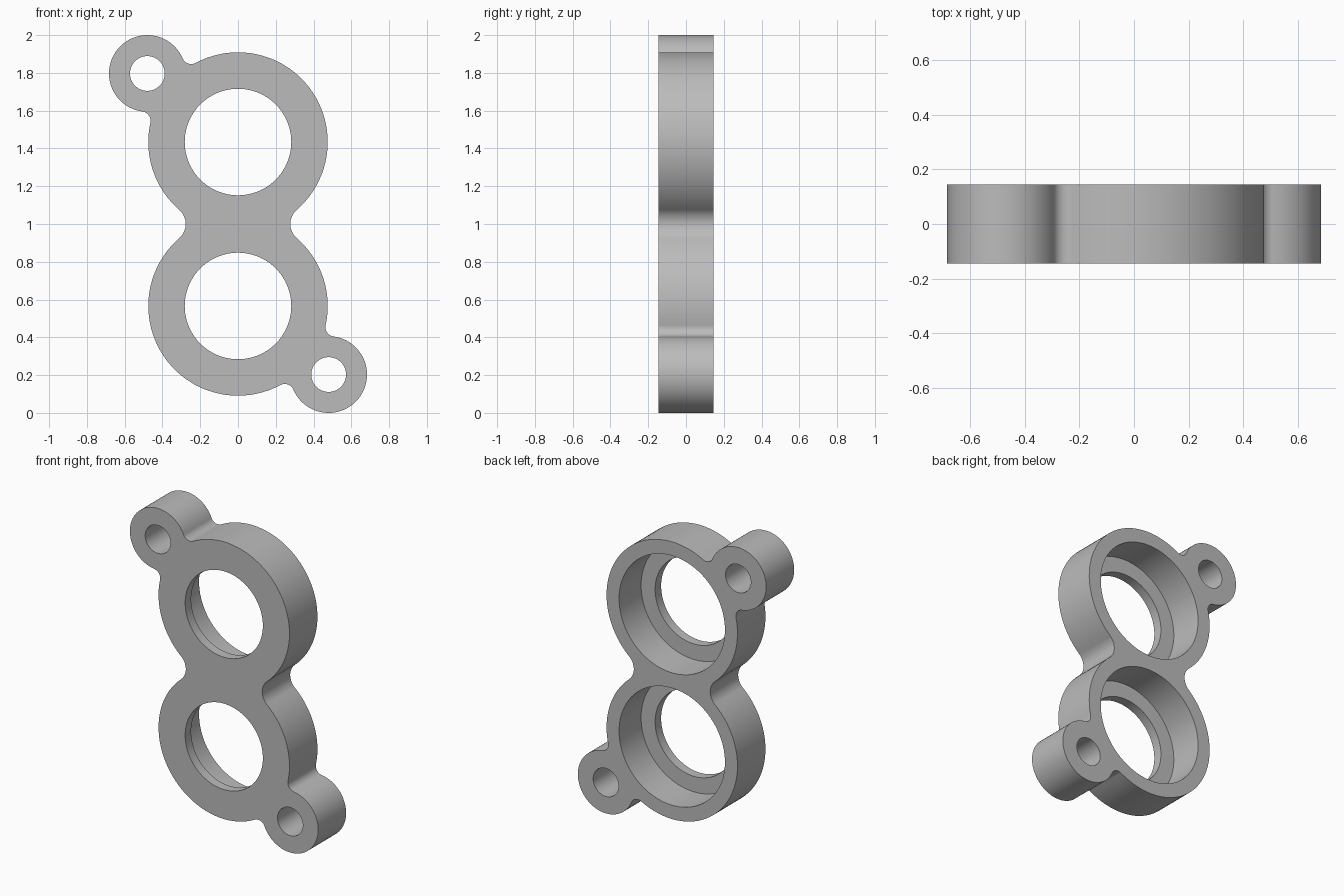
import bpy
import bmesh
from math import tau, sin, cos, atan2, ceil, radians
from mathutils import Vector

cube = bpy.data.objects.get("Cube")
if cube:
    bpy.data.objects.remove(cube)

# Main dimensions; the plate is drawn in x, z around its middle
HALF_DEPTH = 0.145
FLOOR_Y = -0.083            # back of the thin front flange
RING_R, BORE_R, RECESS_R = 0.475, 0.282, 0.384
EAR_R, EAR_HOLE_R = 0.203, 0.092
EAR_FILLET, WAIST_FILLET = 0.05, 0.1
RING = Vector((0, -0.434))  # lower ring; the upper half is turned 180 degrees
EAR = Vector((0.48, -0.797))
STEP = radians(4)


def arc(centre, radius, start, sweep):
    """Points along an arc, both ends included."""
    n = max(4, ceil(abs(sweep) / STEP))
    angles = [start + sweep * i / n for i in range(n + 1)]
    return [centre + radius * Vector((cos(a), sin(a))) for a in angles]


def circle(centre, radius):
    return arc(centre, radius, 0, tau)[:-1]


def fillet_centre(a, ra, b, rb, f):
    """Centre of the fillet touching two circles, right of the way from a to b."""
    way = b - a
    d = way.length
    along = (d * d + (ra + f) ** 2 - (rb + f) ** 2) / (2 * d)
    off = ((ra + f) ** 2 - along ** 2) ** 0.5
    way.normalize()
    return a + way * along + Vector((way.y, -way.x)) * off


def outline():
    """Rings and ears joined by tangent fillets, counterclockwise."""
    half = [(RING, RING_R, EAR_FILLET), (EAR, EAR_R, EAR_FILLET),
            (RING, RING_R, WAIST_FILLET)]
    chain = half + [(-c, r, f) for c, r, f in half]
    n = len(chain)
    fillets = []
    for i, (c, r, f) in enumerate(chain):
        c2, r2, _ = chain[(i + 1) % n]
        fillets.append(fillet_centre(c, r, c2, r2, f))
    points = []
    for i, (c, r, f) in enumerate(chain):
        came, goes = fillets[i - 1] - c, fillets[i] - c
        a0, a1 = atan2(came.y, came.x), atan2(goes.y, goes.x)
        points += arc(c, r, a0, (a1 - a0) % tau)[:-1]
        # Concave fillet runs clockwise to the next circle
        back, on = c - fillets[i], chain[(i + 1) % n][0] - fillets[i]
        b0, b1 = atan2(back.y, back.x), atan2(on.y, on.x)
        points += arc(fillets[i], f, b0, -((b0 - b1) % tau))[:-1]
    return points


bm = bmesh.new()


def add_loop(points, y):
    verts = [bm.verts.new((p.x, y, p.y + 1)) for p in points]
    return [bm.edges.new((v, verts[i - 1])) for i, v in enumerate(verts)]


def wall(points, y0, y1):
    """Side wall between two depths; returns its front and back edges."""
    front, back = add_loop(points, y0), add_loop(points, y1)
    for e, g in zip(front, back):
        bm.faces.new((e.verts[0], e.verts[1], g.verts[1], g.verts[0]))
    return front, back


def cap(edges, direction):
    bmesh.ops.triangle_fill(bm, use_beauty=True, use_dissolve=False,
                            edges=edges, normal=(0, direction, 0))


# Outer wall, then ear holes, bores and recesses
front_edges, back_edges = wall(outline(), -HALF_DEPTH, HALF_DEPTH)
for side in (1, -1):
    f, b = wall(circle(EAR * side, EAR_HOLE_R), -HALF_DEPTH, HALF_DEPTH)
    front_edges += f
    back_edges += b
    f, bore_back = wall(circle(RING * side, BORE_R), -HALF_DEPTH, FLOOR_Y)
    front_edges += f
    recess_floor, b = wall(circle(RING * side, RECESS_R), FLOOR_Y, HALF_DEPTH)
    back_edges += b
    cap(bore_back + recess_floor, 1)
cap(front_edges, -1)
cap(back_edges, 1)
bmesh.ops.recalc_face_normals(bm, faces=bm.faces)

mesh = bpy.data.meshes.new("double_ring_bracket")
bm.to_mesh(mesh)
bm.free()
bracket = bpy.data.objects.new("double_ring_bracket", mesh)
bpy.context.collection.objects.link(bracket)

# Plain grey metal
grey = bpy.data.materials.new("plain_grey")
grey.use_nodes = True
colour = (0.5, 0.5, 0.5, 1)
grey.diffuse_color = colour
grey.node_tree.nodes["Principled BSDF"].inputs["Base Color"].default_value = colour
mesh.materials.append(grey)

# Smooth curved walls with crisp rims
bpy.ops.object.select_all(action='DESELECT')
bracket.select_set(True)
bpy.context.view_layer.objects.active = bracket
bpy.ops.object.shade_smooth_by_angle(angle=radians(30))
